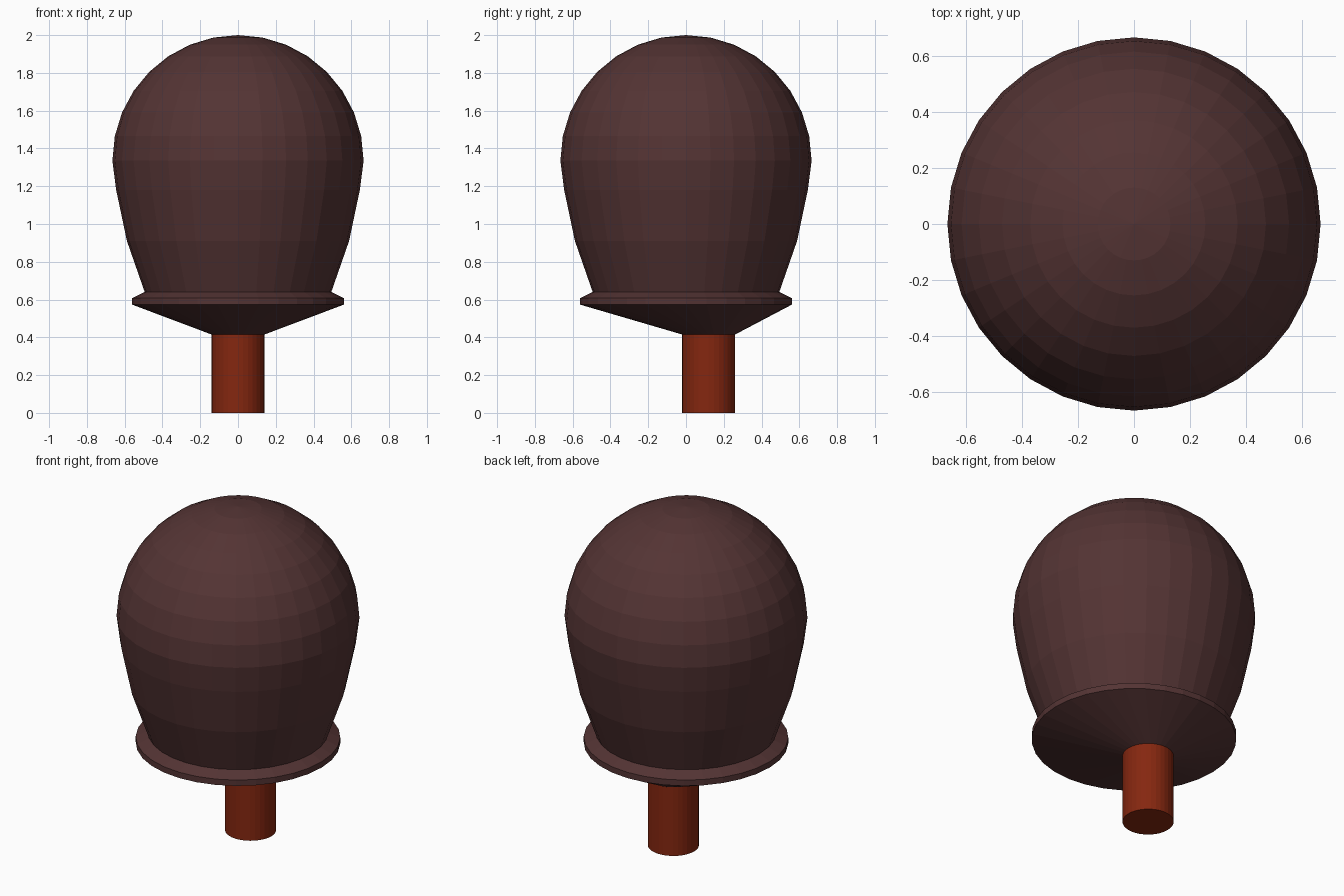
import bpy, bmesh, math

if "Cube" in bpy.data.objects:
    bpy.data.objects.remove(bpy.data.objects["Cube"])

SIDES = 32


def material(name, color):
    m = bpy.data.materials.new(name)
    m.diffuse_color = (*color, 1)
    m.use_nodes = True
    m.node_tree.nodes["Principled BSDF"].inputs["Base Color"].default_value = m.diffuse_color
    return m


def loft(name, rings, mat):
    """Skin circles given as (radius, z, y offset); radius 0 makes a pole, other ends are capped."""
    bm = bmesh.new()
    loops = []
    for r, z, oy in rings:
        if r == 0:
            loops.append([bm.verts.new((0, oy, z))] * SIDES)
        else:
            loops.append([bm.verts.new((r * math.cos(2 * math.pi * i / SIDES),
                                        oy + r * math.sin(2 * math.pi * i / SIDES), z))
                          for i in range(SIDES)])
    for a, b in zip(loops, loops[1:]):
        for i in range(SIDES):
            j = (i + 1) % SIDES
            bm.faces.new(list(dict.fromkeys((a[i], a[j], b[j], b[i]))))
    for ring, end in zip((rings[0], rings[-1]), (loops[0], loops[-1])):
        if ring[0] > 0:
            bm.faces.new(end)
    bmesh.ops.recalc_face_normals(bm, faces=bm.faces)
    me = bpy.data.meshes.new(name)
    bm.to_mesh(me)
    bm.free()
    me.materials.append(mat)
    ob = bpy.data.objects.new(name, me)
    bpy.context.collection.objects.link(ob)
    return ob


dark = material("dark maroon brown", (0.088, 0.034, 0.034))
rust = material("rust red", (0.235, 0.020, 0.005))

# Rounded body: tapered lower half, hemispherical top
R, MID = 0.665, 1.335
body = [(0.494, 0.64, 0), (0.588, 0.91, 0), (0.645, 1.18, 0)]
for k in range(8):
    a = math.radians(11.25 * k)
    body.append((R * math.cos(a), MID + R * math.sin(a), 0))
body.append((0, 2.0, 0))

# Collar: bevelled rim, underside narrowing to the off-centre stem
collar = [(0.14, 0.415, 0.12), (0.56, 0.573, 0), (0.56, 0.608, 0), (0.494, 0.64, 0)]

# Body and collar share one continuous skin
loft("body_with_collar", collar + body[1:], dark)

# Stem, set towards the back
loft("stem", [(0.14, 0, 0.12), (0.14, 0.415, 0.12)], rust)
